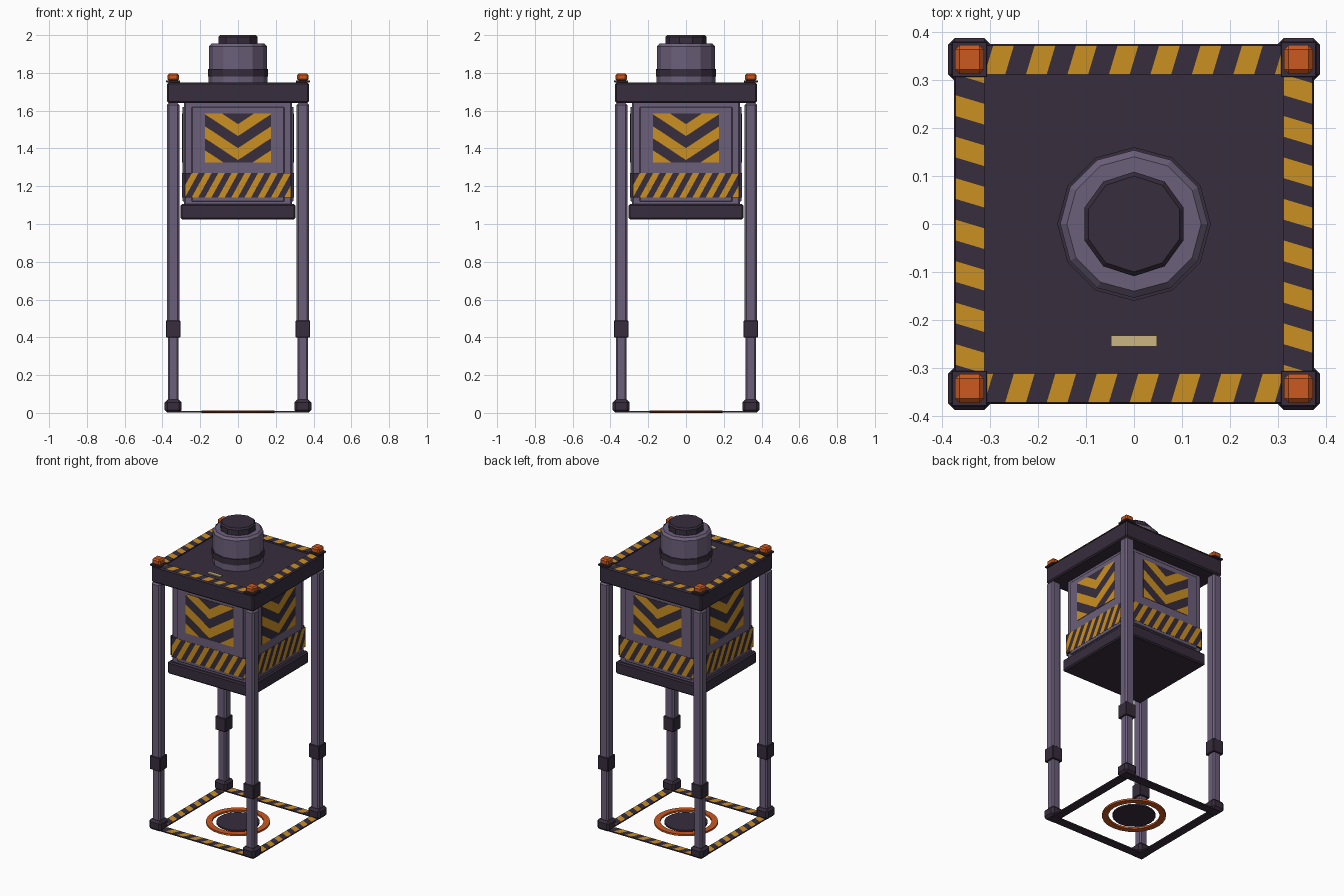
import bpy, bmesh, math
from mathutils import Matrix, Vector

old = bpy.data.objects.get("Cube")
if old:
    bpy.data.objects.remove(old, do_unlink=True)


def material(name, rgb):
    m = bpy.data.materials.new(name)
    m.use_nodes = True
    m.diffuse_color = (*rgb, 1)
    m.node_tree.nodes["Principled BSDF"].inputs["Base Color"].default_value = (*rgb, 1)
    return m


steel = material("purple grey steel", (0.15, 0.117, 0.195))
dark = material("dark plum", (0.038, 0.026, 0.046))
yellow = material("hazard yellow", (0.6, 0.28, 0.016))
orange = material("orange", (0.6, 0.1, 0.014))
tan = material("tan label", (0.6, 0.47, 0.22))


def finish(name, bm, *mats):
    me = bpy.data.meshes.new(name)
    bm.to_mesh(me)
    bm.free()
    for m in mats:
        me.materials.append(m)
    ob = bpy.data.objects.new(name, me)
    bpy.context.collection.objects.link(ob)
    return ob


def turn(k):
    return Matrix.Rotation(k * math.pi / 2, 4, "Z")


def box(name, centre, size, mat, bevel=0.0, k=0):
    bm = bmesh.new()
    bmesh.ops.create_cube(bm, size=1, matrix=Matrix.Diagonal((*size, 1)))
    if bevel:
        bmesh.ops.bevel(bm, geom=bm.edges[:], offset=bevel, segments=1, affect="EDGES")
    bm.transform(turn(k) @ Matrix.Translation(centre))
    return finish(name, bm, mat)


def lathe(name, profile, sides, mat, start=0.0, closed=False):
    """Spin (radius, z) points into a faceted solid."""
    bm = bmesh.new()
    rings = []
    for r, z in profile:
        rings.append([bm.verts.new((r * math.cos(start + 2 * math.pi * i / sides),
                                    r * math.sin(start + 2 * math.pi * i / sides), z))
                      for i in range(sides)])
    pairs = list(zip(rings, rings[1:]))
    if closed:
        pairs.append((rings[-1], rings[0]))
    else:
        bm.faces.new(rings[0][::-1])
        bm.faces.new(rings[-1])
    for a, b in pairs:
        for i in range(sides):
            j = (i + 1) % sides
            bm.faces.new((a[i], a[j], b[j], b[i]))
    bmesh.ops.recalc_face_normals(bm, faces=bm.faces[:])
    return finish(name, bm, mat)


def cut(bm, point, normal, side=0):
    faces = [f for f in bm.faces if side == 0 or f.calc_center_median().x * side > 0]
    geom = set(faces)
    for f in faces:
        geom.update(f.edges)
        geom.update(f.verts)
    bmesh.ops.bisect_plane(bm, geom=list(geom), plane_co=point, plane_no=normal, dist=1e-6)


def sheet(w, h):
    bm = bmesh.new()
    bmesh.ops.create_grid(bm, x_segments=1, y_segments=1, size=0.5,
                          matrix=Matrix.Diagonal((w, h, 1, 1)))
    return bm


def striped(name, w, h, period, slant, place, phase=0.0):
    """Flat plate in x/y with slanted two-colour bands."""
    bm = sheet(w, h)
    half = period / 2
    n = int(w / period) + 4
    for i in range(-n, n + 1):
        cut(bm, Vector((i * half + phase, 0, 0)), Vector((1, -slant, 0)))
    for f in bm.faces:
        c = f.calc_center_median()
        f.material_index = math.floor((c.x - slant * c.y - phase) / half) % 2
    bm.transform(place)
    return finish(name, bm, yellow, dark)


def chevrons(name, w, h, band, slope, base, place):
    """Flat plate with V-shaped bands pointing down."""
    bm = sheet(w, h)
    cut(bm, Vector((0, 0, 0)), Vector((1, 0, 0)))
    for side in (-1, 1):
        for i in range(-6, 7):
            cut(bm, Vector((0, base + i * band, 0)), Vector((-slope * side, 1, 0)), side)
    for f in bm.faces:
        c = f.calc_center_median()
        f.material_index = math.floor((c.y - slope * abs(c.x) - base) / band) % 2
    bm.transform(place)
    return finish(name, bm, yellow, dark)


upright = Matrix.Rotation(math.pi / 2, 4, "X")
P = 0.343  # leg offset from the centre

# Roof slab with a shallow recessed deck
bm = bmesh.new()
bmesh.ops.create_cube(bm, size=1, matrix=Matrix.Translation((0, 0, 1.695)) @ Matrix.Diagonal((0.75, 0.75, 0.11, 1)))
bmesh.ops.bevel(bm, geom=bm.edges[:], offset=0.008, segments=1, affect="EDGES")
top = max(bm.faces, key=lambda f: f.calc_center_median().z)
bmesh.ops.inset_region(bm, faces=[top], thickness=0.06)
bmesh.ops.inset_region(bm, faces=[top], thickness=0.004, depth=-0.012)
finish("roof_slab", bm, dark)
box("deck_label", (0, -0.244, 1.741), (0.095, 0.023, 0.006), tan)

# Hanging cabin
box("cabin_body", (0, 0, 1.37), (0.57, 0.57, 0.56), steel, 0.006)
box("cabin_base", (0, 0, 1.065), (0.61, 0.61, 0.08), dark, 0.008)

# Parts repeated on four sides
for k in range(4):
    t = turn(k)
    box(f"side_panel_{k}", (0, -0.288, 1.37), (0.49, 0.014, 0.50), steel, 0.003, k)
    box(f"band_backing_{k}", (0, -0.289, 1.205), (0.56, 0.014, 0.13), dark, 0, k)
    striped(f"cabin_band_{k}", 0.56, 0.13, 0.07, 0.55,
            t @ Matrix.Translation((0, -0.298, 1.205)) @ upright)
    box(f"chevron_backing_{k}", (0, -0.294, 1.455), (0.35, 0.006, 0.26), dark, 0, k)
    chevrons(f"chevron_plate_{k}", 0.35, 0.26, 0.0635, 0.66, 0.0105,
             t @ Matrix.Translation((0, -0.299, 1.455)) @ upright)
    striped(f"roof_edge_stripe_{k}", 0.615, 0.06, 0.0865, 0.3,
            t @ Matrix.Translation((0, -0.342, 1.753)))
    box(f"floor_strip_{k}", (0, -P, 0.005), (0.62, 0.055, 0.008), dark, 0, k)
    striped(f"floor_stripe_{k}", 0.62, 0.055, 0.0865, 0.5,
            t @ Matrix.Translation((0, -P, 0.011)))

    # Leg with collar, foot and corner lamp
    box(f"upper_leg_{k}", (P, -P, 1.05), (0.066, 0.066, 1.18), steel, 0.010, k)
    box(f"lower_leg_{k}", (P, -P, 0.25), (0.056, 0.056, 0.44), steel, 0.008, k)
    box(f"leg_collar_{k}", (P, -P, 0.445), (0.076, 0.076, 0.09), dark, 0.003, k)
    box(f"foot_{k}", (P, -P, 0.036), (0.09, 0.09, 0.068), dark, 0.014, k)
    box(f"lamp_socket_{k}", (P, -P, 1.755), (0.074, 0.074, 0.012), dark, 0.002, k)
    box(f"corner_lamp_{k}", (P, -P, 1.778), (0.06, 0.06, 0.04), orange, 0.009, k)

# Turret on the roof
lathe("turret_foot", [(0.155, 1.735), (0.155, 1.785)], 12, steel)
lathe("turret_collar", [(0.16, 1.78), (0.16, 1.82)], 12, dark)
lathe("turret_drum", [(0.154, 1.815), (0.154, 1.94), (0.14, 1.955)], 12, steel)
lathe("turret_cap", [(0.109, 1.95), (0.109, 1.99), (0.1, 2.0)], 10, dark, math.pi / 10)

# Floor target
lathe("target_disc", [(0.13, 0.0), (0.13, 0.01)], 24, dark)
lathe("target_ring", [(0.155, 0.0), (0.193, 0.0), (0.193, 0.012), (0.155, 0.012)],
      24, orange, closed=True)
